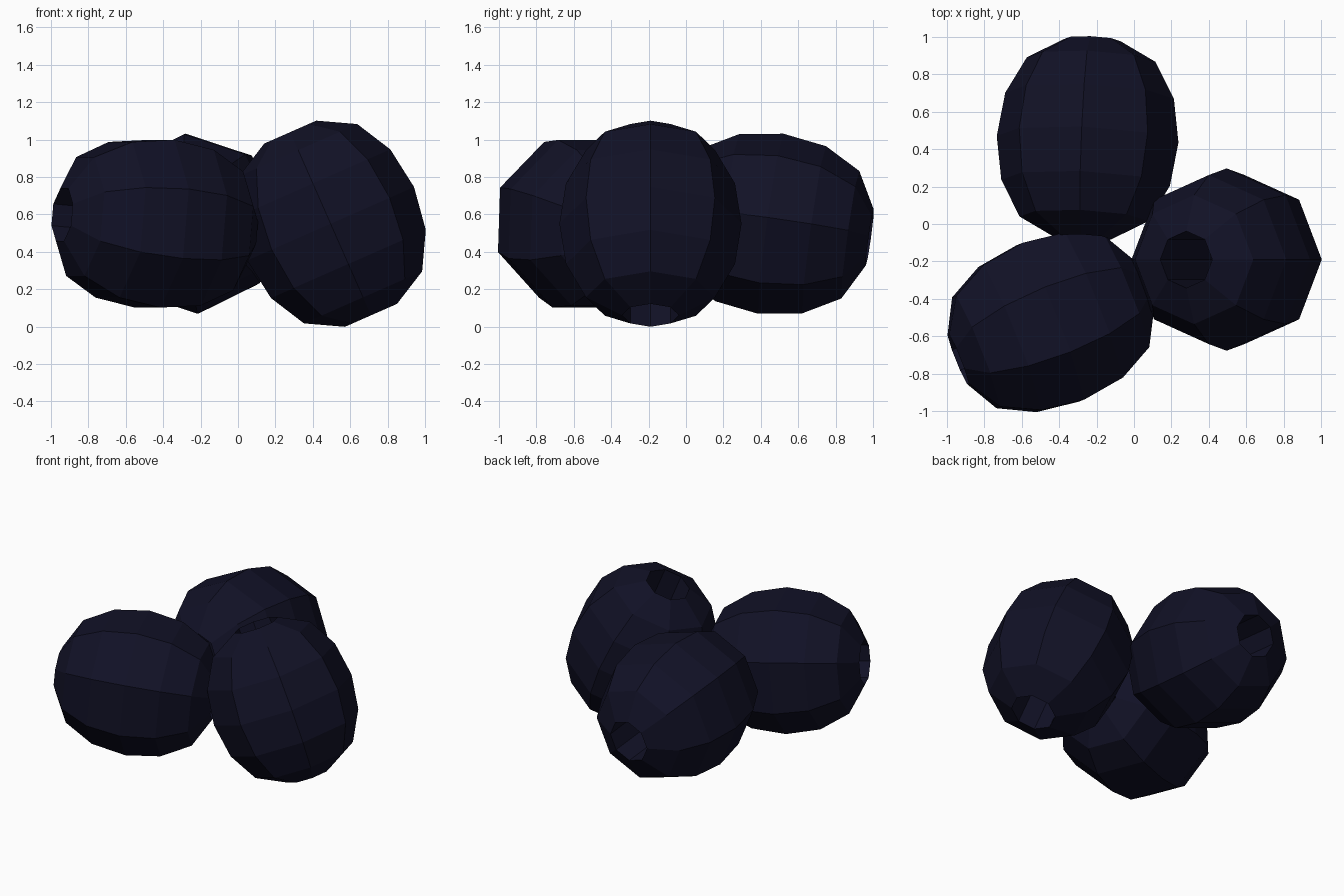
import bpy, bmesh, math
from mathutils import Vector, Matrix

if "Cube" in bpy.data.objects:
    bpy.data.objects.remove(bpy.data.objects["Cube"])

SIDES = 8
# half profile: (position along axis, radius)
PROFILE = [(-0.535, 0.152), (-0.43, 0.345), (-0.235, 0.452), (0, 0.487),
           (0.235, 0.452), (0.43, 0.345), (0.535, 0.152)]

navy = bpy.data.materials.new("dark navy")
navy.diffuse_color = (0.0055, 0.0055, 0.019, 1)
navy.use_nodes = True
navy.node_tree.nodes["Principled BSDF"].inputs["Base Color"].default_value = navy.diffuse_color


def bead(name, centre, axis, up, roll=0):
    """Eight-sided barrel bead with a straight bore through its axis."""
    a = Vector(axis).normalized()
    u = Vector(up)
    u = (u - a * u.dot(a)).normalized()
    v = a.cross(u)
    c = Vector(centre)
    bm = bmesh.new()
    rings = []
    for t, r in PROFILE:
        ring = []
        for i in range(SIDES):
            ang = math.radians(roll) + 2 * math.pi * i / SIDES
            ring.append(bm.verts.new(c + a * t + (u * math.cos(ang) + v * math.sin(ang)) * r))
        rings.append(ring)
    # the last strip joins both end rims and forms the bore
    for k in range(len(rings)):
        r0, r1 = rings[k], rings[(k + 1) % len(rings)]
        for i in range(SIDES):
            j = (i + 1) % SIDES
            bm.faces.new((r0[i], r0[j], r1[j], r1[i]))
    bmesh.ops.recalc_face_normals(bm, faces=bm.faces)
    me = bpy.data.meshes.new(name)
    bm.to_mesh(me)
    bm.free()
    me.materials.append(navy)
    ob = bpy.data.objects.new(name, me)
    bpy.context.collection.objects.link(ob)


# three touching beads, each tipped a different way
bead("right_bead", (0.495, -0.19, 0.55), (-0.403, 0, 0.915), (0, 1, 0))
bead("back_bead", (-0.248, 0.453, 0.55), (0.045, 0.99, -0.137), (-0.07, 0, 1))
bead("left_bead", (-0.445, -0.525, 0.55), (-0.927, -0.37, 0.09), (0, 0, 1), 22.5)
